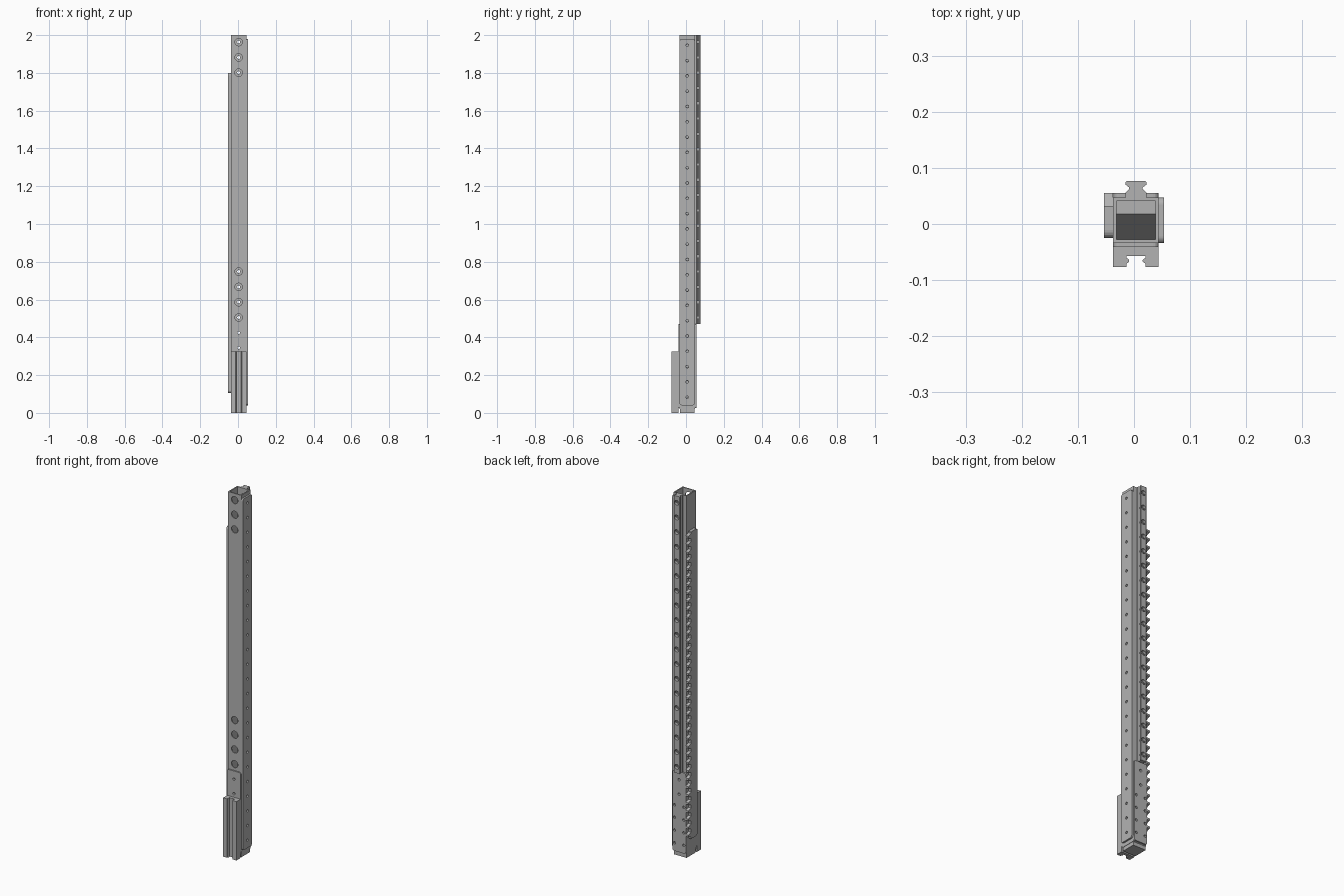
import bpy, bmesh, math
from mathutils import Vector

cube = bpy.data.objects.get("Cube")
if cube:
    bpy.data.objects.remove(cube, do_unlink=True)

grey = bpy.data.materials.new("machined_grey")
grey.use_nodes = True
grey.diffuse_color = (0.45, 0.45, 0.45, 1)
grey.node_tree.nodes["Principled BSDF"].inputs["Base Color"].default_value = (0.45, 0.45, 0.45, 1)

# Square tube limits and centre
X0, X1, Y0, Y1 = -0.037, 0.044, -0.034, 0.047
CX, CY = (X0 + X1) / 2, (Y0 + Y1) / 2
WALL = 0.006
PLATE_TOP, PITCH = 0.47, 0.081


def place(axis, a, b, t):
    """Map profile coordinates and depth to x, y, z."""
    return {"X": (t, a, b), "Y": (a, t, b), "Z": (a, b, t)}[axis]


def finish(name, bm):
    bmesh.ops.recalc_face_normals(bm, faces=bm.faces)
    mesh = bpy.data.meshes.new(name)
    bm.to_mesh(mesh)
    bm.free()
    mesh.materials.append(grey)
    ob = bpy.data.objects.new(name, mesh)
    bpy.context.collection.objects.link(ob)
    return ob


def prism(name, pts, axis, lo, hi):
    bm = bmesh.new()
    face = bm.faces.new([bm.verts.new(place(axis, a, b, lo)) for a, b in pts])
    ext = bmesh.ops.extrude_face_region(bm, geom=[face])
    moved = [v for v in ext["geom"] if isinstance(v, bmesh.types.BMVert)]
    bmesh.ops.translate(bm, verts=moved, vec=Vector(place(axis, 0, 0, hi - lo)))
    return finish(name, bm)


def rounded(a0, a1, b0, b1, r, steps=5):
    pts = []
    corners = [(a1 - r, b1 - r), (a0 + r, b1 - r), (a0 + r, b0 + r), (a1 - r, b0 + r)]
    for q, (a, b) in enumerate(corners):
        for i in range(steps + 1):
            ang = math.pi / 2 * (q + i / steps)
            pts.append((a + r * math.cos(ang), b + r * math.sin(ang)))
    return pts


def rect(a0, a1, b0, b1):
    return [(a0, b0), (a1, b0), (a1, b1), (a0, b1)]


def mirrored(half):
    """Complete a half profile (offsets from the centre line) on both sides."""
    return [(CX + a, b) for a, b in half] + [(CX - a, b) for a, b in reversed(half)]


def cut(ob, cutter):
    mod = ob.modifiers.new("cut", "BOOLEAN")
    mod.operation, mod.solver, mod.object = "DIFFERENCE", "EXACT", cutter
    bpy.context.view_layer.update()
    graph = bpy.context.evaluated_depsgraph_get()
    mesh = bpy.data.meshes.new_from_object(ob.evaluated_get(graph))
    ob.modifiers.clear()
    ob.data = mesh
    bpy.data.objects.remove(cutter, do_unlink=True)


def drill(ob, centres, axis, lo, hi, r):
    """Cut round holes at profile centres, between two depths."""
    bm = bmesh.new()
    for a, b in centres:
        ring = [(a + r * math.cos(i * math.pi / 8), b + r * math.sin(i * math.pi / 8))
                for i in range(16)]
        low = [bm.verts.new(place(axis, p, q, lo)) for p, q in ring]
        high = [bm.verts.new(place(axis, p, q, hi)) for p, q in ring]
        bm.faces.new(low)
        bm.faces.new(high)
        for i in range(16):
            j = (i + 1) % 16
            bm.faces.new((low[i], low[j], high[j], high[i]))
    cut(ob, finish("hole_cutter", bm))


# Hole positions
rail_holes = [(CX, 0.505 + PITCH * i) for i in range(19)]
access_holes = rail_holes[:4] + rail_holes[-3:]
centre_holes = [(CX, 0.425), (CX, 0.345)]
bolt_holes = [(CX + s * 0.028, 0.07 + 0.07 * i) for s in (-1, 1) for i in range(4)]
side_holes = [(CY, 0.083 + PITCH * i) for i in range(24)]

# Hollow square tube
tube = prism("square_tube", rect(X0, X1, Y0, Y1), "Z", 0.02, 2.0)
cut(tube, prism("bore_cutter", rect(X0 + WALL, X1 - WALL, Y0 + WALL, Y1 - WALL), "Z", 0, 2.1))
drill(tube, access_holes, "Y", Y0 - 0.02, CY, 0.02)
drill(tube, rail_holes, "Y", CY, Y1 + 0.02, 0.009)
drill(tube, centre_holes, "Y", Y0 - 0.02, Y1 + 0.02, 0.007)
drill(tube, side_holes, "X", CX, X1 + 0.02, 0.006)

# Bottom cap with an inner ramp
prism("bottom_cap", rect(X0 + 0.002, X1 - 0.002, Y0 + 0.002, Y1 - 0.002), "Z", 0, 0.02)
ramp = [(Y0 + WALL, 0.02), (Y1 - WALL, 0.02), (Y1 - WALL, 0.1), (0.018, 0.1), (Y0 + WALL, 0.025)]
prism("inner_ramp", ramp, "X", X0 + WALL, X1 - WALL)

# Side strip with a row of small holes
strip = prism("side_strip", rounded(Y0, Y1, 0.04, 1.98, 0.012), "X", X1, 0.0535)
drill(strip, side_holes, "X", X1 - 0.01, 0.07, 0.007)

# Mounting plates around the lower end
for name, lo, hi in (("front_plate", -0.041, Y0), ("back_plate", Y1, 0.055)):
    plate = prism(name, rounded(X0, X1, 0.025, PLATE_TOP, 0.01), "Y", lo, hi)
    drill(plate, centre_holes + bolt_holes, "Y", lo - 0.01, hi + 0.01, 0.007)

# Guide rail with V grooves and counterbored holes
rail = prism("guide_rail", mirrored([(0.0185, Y1), (0.0185, 0.056), (0.012, 0.062),
                                     (0.012, 0.065), (0.0185, 0.070), (0.0185, 0.0745),
                                     (0.0165, 0.0765)]), "Z", PLATE_TOP, 2.0)
drill(rail, rail_holes, "Y", 0.06, 0.09, 0.0135)
drill(rail, rail_holes, "Y", Y1 - 0.01, 0.07, 0.008)

# Slotted carriage block on the front
prism("carriage_block", mirrored([(0.0405, -0.041), (0.0405, -0.0765), (0.017, -0.0765),
                                  (0.017, -0.071), (0.012, -0.067), (0.012, -0.064),
                                  (0.017, -0.060), (0.017, -0.057)]), "Z", 0, 0.325)

# Toothed rack: teeth point to the back, rounded corners at the front
low, top, teeth = 0.105, 1.8, 38
step = (top - low) / teeth
front, root, tip, rad = -0.025, 0.032, 0.055, 0.014
outline = []
for i in range(teeth):
    z = low + i * step
    outline += [(root, z), (root, z + 0.22 * step), (tip, z + 0.4 * step),
                (tip, z + 0.64 * step), (root, z + 0.82 * step)]
outline.append((root, top))
for cz, start in ((top - rad, 0.5), (low + rad, 1.0)):
    for i in range(6):
        ang = math.pi * (start + 0.1 * i)
        outline.append((front + rad + rad * math.cos(ang), cz + rad * math.sin(ang)))
prism("toothed_rack", outline, "X", -0.0535, X0)
